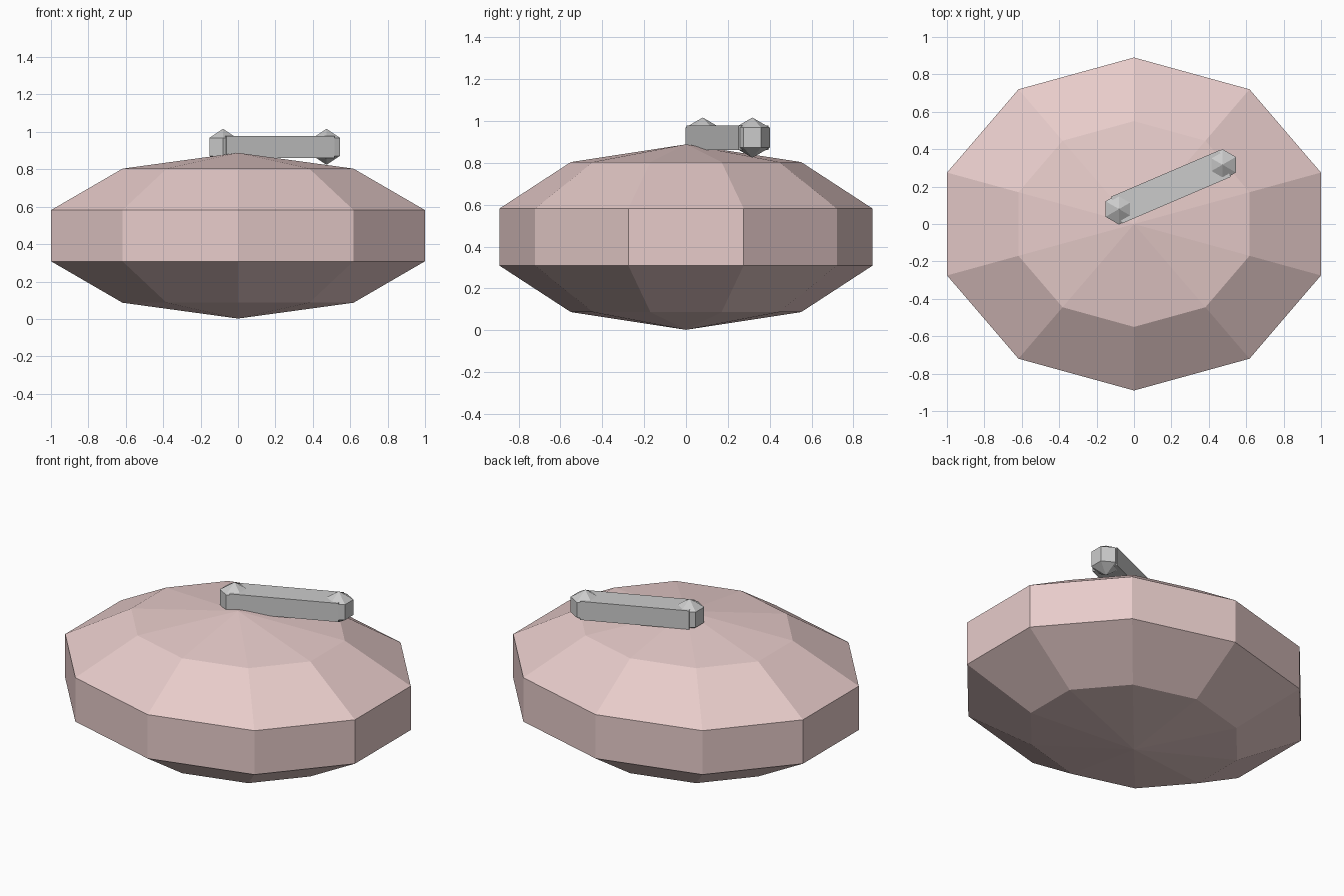
import bpy, math

if "Cube" in bpy.data.objects:
    bpy.data.objects.remove(bpy.data.objects["Cube"])

ROSE = bpy.data.materials.new("rose")
ROSE.diffuse_color = (0.80, 0.60, 0.59, 1)
ROSE.use_nodes = True
ROSE.node_tree.nodes["Principled BSDF"].inputs["Base Color"].default_value = ROSE.diffuse_color


def lowpoly_ball(name, segments, rings, radii, center):
    """Faceted ball with a corner pointing along +y."""
    rx, ry, rz = radii
    verts = [(0, 0, rz)]
    for i in range(1, rings):
        t = math.pi * i / rings
        for j in range(segments):
            a = math.pi / 2 + 2 * math.pi * j / segments
            verts.append((rx * math.sin(t) * math.cos(a),
                          ry * math.sin(t) * math.sin(a),
                          rz * math.cos(t)))
    verts.append((0, 0, -rz))
    last = len(verts) - 1
    base = last - segments
    faces = []
    for j in range(segments):
        k = (j + 1) % segments
        faces.append((0, 1 + j, 1 + k))
        faces.append((last, base + k, base + j))
        for i in range(rings - 2):
            a, b = 1 + i * segments, 1 + (i + 1) * segments
            faces.append((a + j, b + j, b + k, a + k))
    mesh = bpy.data.meshes.new(name)
    mesh.from_pydata(verts, [], faces)
    obj = bpy.data.objects.new(name, mesh)
    obj.location = center
    bpy.context.collection.objects.link(obj)
    return obj


# Squashed ten-sided body
body = lowpoly_ball("body", 10, 5, (1.105, 0.936, 0.443), (0, 0, 0.445))
body.data.materials.append(ROSE)

# Rounded knobs at both ends of the bar
ends = [(-0.08, 0.08), (0.473, 0.317)]
for label, (x, y) in zip(("inner", "outer"), ends):
    lowpoly_ball(label + "_knob", 6, 3, (0.096, 0.096, 0.096), (x, y, 0.92))

# Flat bar joining the knobs
(x0, y0), (x1, y1) = ends
bpy.ops.mesh.primitive_cube_add(
    size=1, location=((x0 + x1) / 2, (y0 + y1) / 2, 0.919),
    rotation=(0, 0, math.atan2(y1 - y0, x1 - x0)))
bar = bpy.context.object
bar.name = "bar"
bar.scale = (0.63, 0.155, 0.116)
